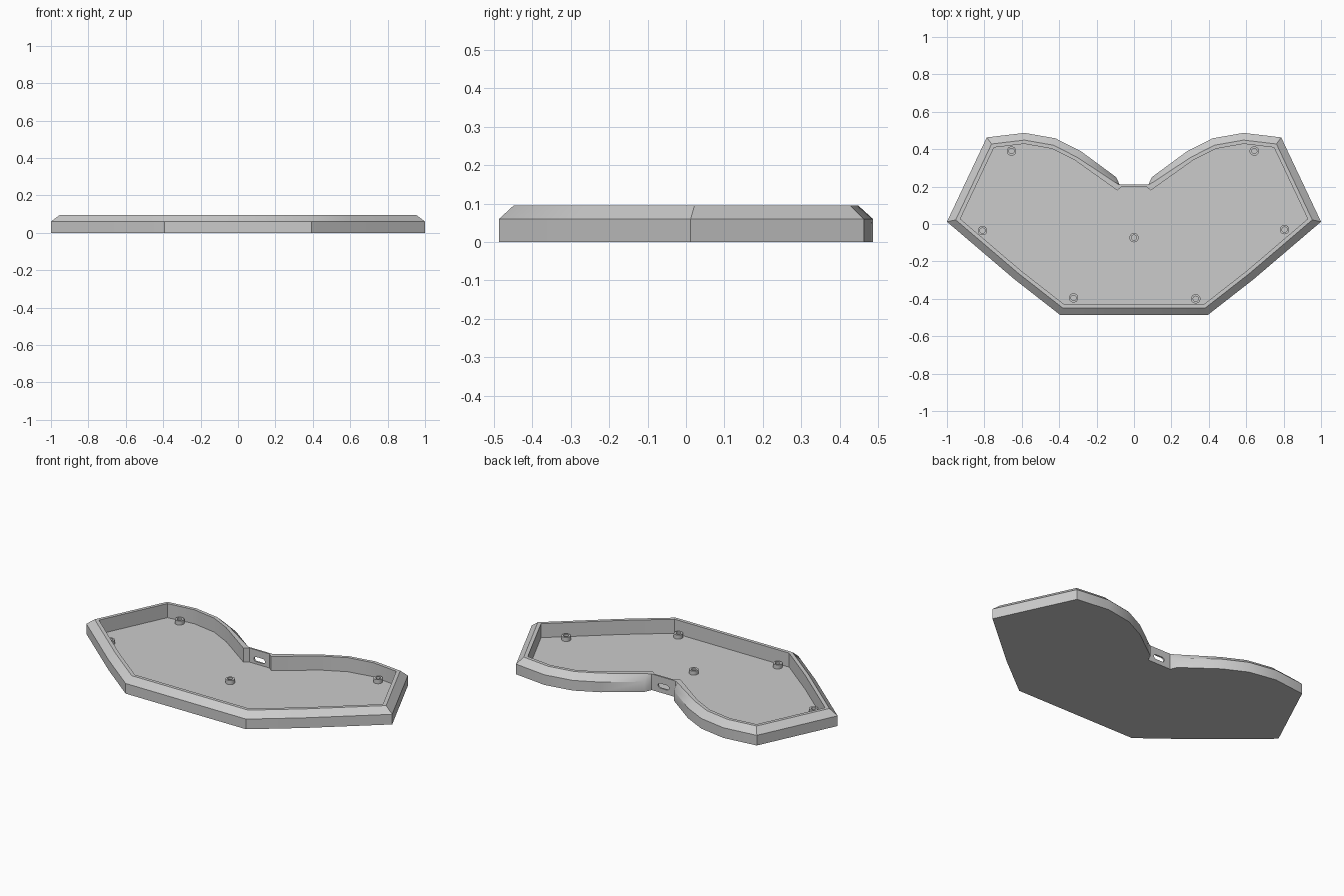
import bpy, bmesh, math
from mathutils import Vector

if "Cube" in bpy.data.objects:
    bpy.data.objects.remove(bpy.data.objects["Cube"], do_unlink=True)

grey = bpy.data.materials.new("light grey plastic")
grey.use_nodes = True
grey.diffuse_color = (0.6, 0.6, 0.6, 1)
grey.node_tree.nodes["Principled BSDF"].inputs["Base Color"].default_value = (0.6, 0.6, 0.6, 1)

HEIGHT, SHOULDER, FLOOR = 0.095, 0.06, 0.012


def loft(name, rings):
    """Skin a list of closed 3D rings and cap both ends."""
    bm = bmesh.new()
    loops = [[bm.verts.new(p) for p in ring] for ring in rings]
    for a, b in zip(loops, loops[1:]):
        for i in range(len(a)):
            j = (i + 1) % len(a)
            bm.faces.new((a[i], a[j], b[j], b[i]))
    bm.faces.new(list(reversed(loops[0])))
    bm.faces.new(loops[-1])
    bmesh.ops.recalc_face_normals(bm, faces=bm.faces[:])
    mesh = bpy.data.meshes.new(name)
    bm.to_mesh(mesh)
    bm.free()
    mesh.materials.append(grey)
    obj = bpy.data.objects.new(name, mesh)
    bpy.context.collection.objects.link(obj)
    return obj


def smooth(obj):
    bpy.ops.object.select_all(action='DESELECT')
    obj.select_set(True)
    bpy.context.view_layer.objects.active = obj
    bpy.ops.object.shade_smooth_by_angle(angle=math.radians(30))


def mirrored(half):
    return half + [(-x, y) for x, y in reversed(half)]


def inset(points, dist):
    """Mitred inward offset of a counter-clockwise outline."""
    out = []
    for i, p in enumerate(points):
        a, p, b = Vector(points[i - 1]), Vector(p), Vector(points[(i + 1) % len(points)])
        d1, d2 = (p - a).normalized(), (b - p).normalized()
        n1, n2 = Vector((-d1.y, d1.x)), Vector((-d2.y, d2.x))
        out.append(tuple(p + (n1 + n2) * dist / (1 + n1.dot(n2))))
    return out


def at(points, z):
    return [(x, y, z) for x, y in points]


# Tray outline, +x half, from the front corner round to the rear notch
half = [(0.394, -0.487), (0.64, -0.295), (1.0, 0.012), (0.787, 0.463), (0.585, 0.487),
        (0.42, 0.458), (0.285, 0.39), (0.095, 0.25), (0.077, 0.21)]
outline = mirrored(half)
n = len(half) - 2
# The chamfer and wall taper into the thin panel at the notch
rim = mirrored(inset(outline, 0.038)[:n] + [(0.1, 0.222), (0.077, 0.21)])
inner = mirrored(inset(outline, 0.058)[:n] + [(0.09, 0.18), (0.065, 0.2)])

tray = loft("tray", [at(outline, 0), at(outline, SHOULDER), at(rim, HEIGHT),
                     at(inner, HEIGHT), at(inner, FLOOR)])

# Rounded cable slot through the notch panel
slot = []
for i in range(24):
    t = 2 * math.pi * (i + 0.5) / 24
    slot.append((math.copysign(0.022, math.cos(t)) + 0.014 * math.cos(t), 0.04 + 0.014 * math.sin(t)))
cutter = loft("slot_cutter", [[(x, y, z) for x, z in slot] for y in (0.17, 0.24)])
cutter.hide_render = True
cut = tray.modifiers.new("cable slot", 'BOOLEAN')
cut.operation, cut.solver, cut.object = 'DIFFERENCE', 'EXACT', cutter
bpy.context.view_layer.objects.active = tray
bpy.ops.object.modifier_apply(modifier=cut.name)
bpy.data.objects.remove(cutter, do_unlink=True)
smooth(tray)


# Hollow screw posts
def circle(cx, cy, r, z):
    return [(cx + r * math.cos(k * math.pi / 12), cy + r * math.sin(k * math.pi / 12), z)
            for k in range(24)]


posts = [(-0.655, 0.39), (0.643, 0.39), (-0.81, -0.035), (0.805, -0.03),
         (-0.323, -0.395), (0.33, -0.4), (0, -0.073)]
for i, (x, y) in enumerate(posts):
    post = loft(f"screw_post_{i + 1}", [circle(x, y, 0.025, FLOOR - 0.004), circle(x, y, 0.025, 0.036),
                                        circle(x, y, 0.014, 0.036), circle(x, y, 0.014, FLOOR + 0.002)])
    smooth(post)
